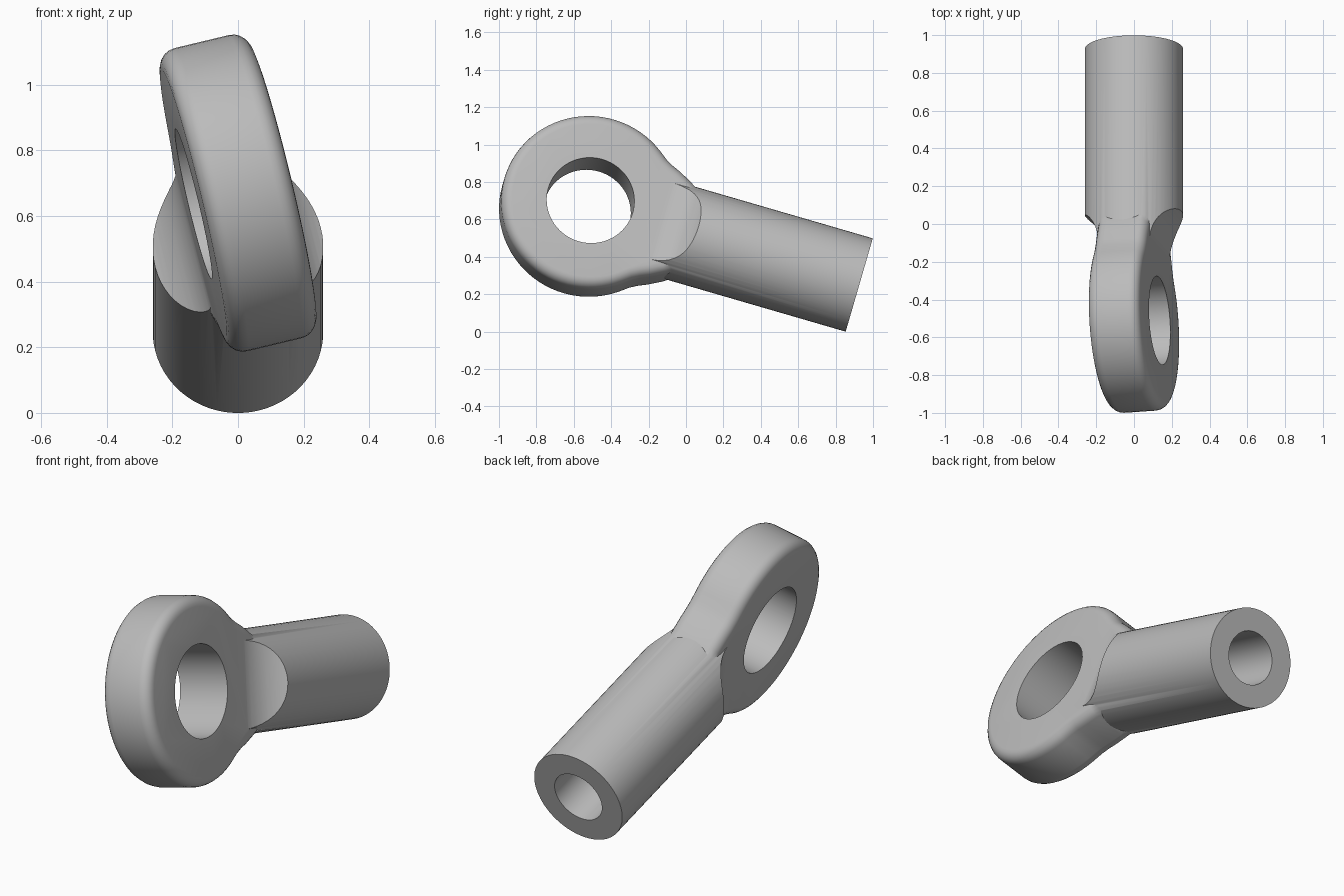
import bpy, bmesh, math
from mathutils import Matrix, Vector

cube = bpy.data.objects.get("Cube")
if cube:
    bpy.data.objects.remove(cube, do_unlink=True)

# Local frame: X runs from the eye centre along the shank, Z is the eye's hole axis
RING_R, HOLE_R, HALF_T = 0.475, 0.235, 0.14
SHANK_R, SHANK_END, BORE_R, BORE_START = 0.26, 1.506, 0.14, 0.70
PITCH, ROLL = math.radians(16.2), math.radians(14)

steel = bpy.data.materials.new("steel_grey")
steel.use_nodes = True
grey = (0.5, 0.5, 0.5, 1)
steel.diffuse_color = grey
steel.node_tree.nodes["Principled BSDF"].inputs["Base Color"].default_value = grey


def finish(name, bm):
    bmesh.ops.recalc_face_normals(bm, faces=bm.faces)
    mesh = bpy.data.meshes.new(name)
    bm.to_mesh(mesh)
    bm.free()
    mesh.materials.append(steel)
    obj = bpy.data.objects.new(name, mesh)
    bpy.context.collection.objects.link(obj)
    return obj


def prism(name, outline, half, bevel=0.0, turn=None):
    """Extrude an XY outline to z = +-half, optionally rounding both rims."""
    bm = bmesh.new()
    face = bm.faces.new([bm.verts.new((x, y, -half)) for x, y in outline])
    top = bmesh.ops.extrude_face_region(bm, geom=[face])["geom"]
    for v in top:
        if isinstance(v, bmesh.types.BMVert):
            v.co.z = half
    bmesh.ops.recalc_face_normals(bm, faces=bm.faces)
    if bevel:
        rims = [e for e in bm.edges if abs(e.verts[0].co.z - e.verts[1].co.z) < 1e-5]
        bmesh.ops.bevel(bm, geom=rims, offset=bevel, segments=5, profile=0.5,
                        affect='EDGES', clamp_overlap=False)
    if turn:
        bm.transform(turn)
    return finish(name, bm)


def rod(name, radius, start, end, along_x=True):
    bm = bmesh.new()
    bmesh.ops.create_cone(bm, cap_ends=True, segments=64, radius1=radius,
                          radius2=radius, depth=end - start)
    bm.transform(Matrix.Translation((0, 0, (start + end) / 2)))
    if along_x:
        bm.transform(Matrix.Rotation(math.pi / 2, 4, 'Y'))
    return finish(name, bm)


def boolean(target, tool, operation):
    tool.hide_render = True
    mod = target.modifiers.new(operation.lower(), 'BOOLEAN')
    mod.operation, mod.solver, mod.object = operation, 'EXACT', tool
    bpy.context.view_layer.objects.active = target
    bpy.ops.object.modifier_apply(modifier=mod.name)
    bpy.data.objects.remove(tool, do_unlink=True)


# Eye plate: round head with a neck that tapers into the shank
neck = [(0.33, 0.345), (0.37, 0.322), (0.42, 0.30), (0.49, 0.262), (0.60, 0.19)]
start = math.radians(53)
steps = 56
arc = []
for i in range(steps + 1):
    a = start + (2 * math.pi - 2 * start) * i / steps
    arc.append((RING_R * math.cos(a), RING_R * math.sin(a)))
outline = neck[::-1] + arc + [(x, -y) for x, y in neck]
rod_end = prism("rod_end", outline, HALF_T, bevel=0.055)

# Shank: a cylinder milled on both sides, with the flats sweeping out to full radius
shank = rod("shank", SHANK_R, 0.36, SHANK_END)
flat, sweep = HALF_T - 0.001, 0.25
upper = [(0.30, flat)]
for i in range(13):
    a = 1.15 * i / 12
    upper.append((0.38 + sweep * math.sin(a), flat + sweep * (1 - math.cos(a))))
upper.append((1.6, upper[-1][1]))
envelope = prism("milling_envelope", upper + [(x, -y) for x, y in reversed(upper)],
                 0.4, turn=Matrix.Rotation(math.pi / 2, 4, 'X'))
boolean(shank, envelope, 'INTERSECT')
boolean(rod_end, shank, 'UNION')

# Eye hole and the blind bore in the shank
boolean(rod_end, rod("eye_cutter", HOLE_R, -0.4, 0.4, along_x=False), 'DIFFERENCE')
boolean(rod_end, rod("bore_cutter", BORE_R, BORE_START, SHANK_END + 0.1), 'DIFFERENCE')

# Pose: pitch the shank down towards the back and roll the eye about its axis
along = Vector((0, math.cos(PITCH), -math.sin(PITCH)))
up = Vector((0, math.sin(PITCH), math.cos(PITCH)))
side = Vector((1, 0, 0))
across = up * math.cos(ROLL) - side * math.sin(ROLL)
normal = side * math.cos(ROLL) + up * math.sin(ROLL)
pose = Matrix((along, across, normal)).transposed().to_4x4()
rod_end.data.transform(Matrix.Translation((0, -0.52, 0.675)) @ pose)
low = min(v.co.z for v in rod_end.data.vertices)
rod_end.data.transform(Matrix.Translation((0, 0, -low)))

bpy.ops.object.select_all(action='DESELECT')
rod_end.select_set(True)
bpy.context.view_layer.objects.active = rod_end
bpy.ops.object.shade_smooth_by_angle(angle=math.radians(30))
